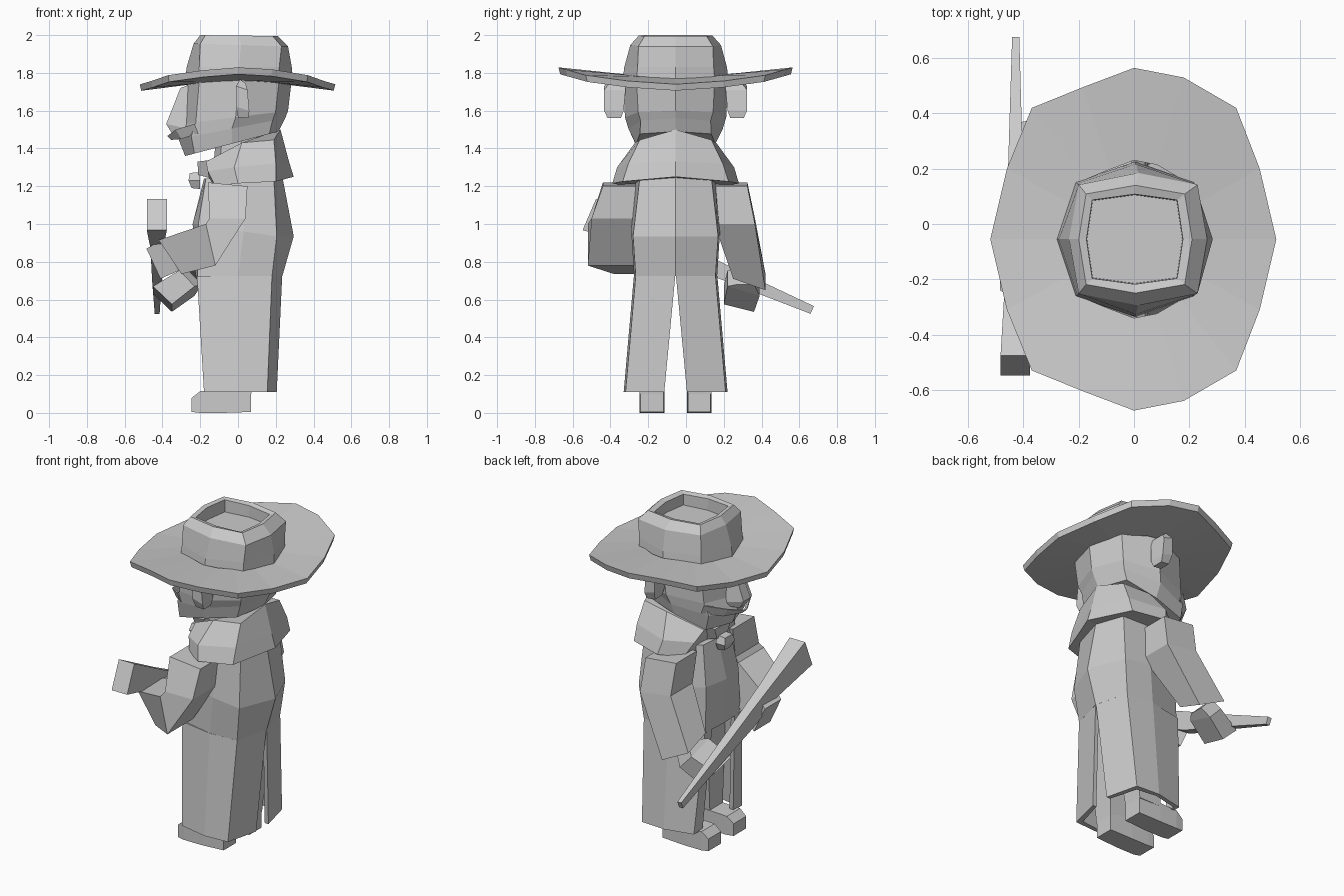
import bpy, bmesh
from mathutils import Vector

C = -0.055  # the figure's plane of symmetry in y


def loft(name, rings, pair=False, caps=True, loop=False):
    """Skin a list of equal-length closed rings; pair adds a copy mirrored across y = C."""
    bm = bmesh.new()
    for s in ((1, -1) if pair else (1,)):
        vs = [[bm.verts.new((x, C + s * y if pair else y, z)) for x, y, z in r] for r in rings]
        n = len(vs[0])
        steps = list(zip(vs, vs[1:])) + ([(vs[-1], vs[0])] if loop else [])
        for a, b in steps:
            for i in range(n):
                j = (i + 1) % n
                bm.faces.new((a[i], a[j], b[j], b[i]))
        if caps and not loop:
            bm.faces.new(vs[0])
            bm.faces.new(vs[-1])
    bmesh.ops.recalc_face_normals(bm, faces=bm.faces)
    me = bpy.data.meshes.new(name)
    bm.to_mesh(me)
    bm.free()
    ob = bpy.data.objects.new(name, me)
    bpy.context.collection.objects.link(ob)
    return ob


def sym(half):
    """Full ring from a half outline running front (y=0) to back (y=0), y relative to C."""
    return ([(x, C + y, z) for x, y, z in half] +
            [(x, C - y, z) for x, y, z in half[-2:0:-1]])


def oct_ring(xf, xb, w, zf, zb, kx=.76, ky=.74):
    """Eight-sided ring; kx, ky place the corners, height slopes from front to back."""
    m, h = (xf + xb) / 2, (xb - xf) / 2
    z = lambda x: zf + (zb - zf) * (x - xf) / (xb - xf)
    pts = [(xf, 0), (m - kx * h, ky * w), (m, w), (m + kx * h, ky * w), (xb, 0)]
    return sym([(x, y, z(x)) for x, y in pts])


def quad(a, b, y0, y1, tilt=0):
    """Four-sided section between (x,z) points a and b, from y0 to y1."""
    return [(a[0], y0, a[1] + tilt), (b[0], y0, b[1] + tilt),
            (b[0], y1, b[1] - tilt), (a[0], y1, a[1] - tilt)]


# Hat brim: saddle-shaped, lifted at the sides
edge = [(-.52, 0), (-.46, .255), (-.37, .475), (-.185, .55), (0, .62),
        (.18, .585), (.37, .475), (.455, .255), (.515, 0)]


def brim(k, dz):
    return sym([(x * k, y * k, dz + 1.785 + k * k * (-.17 * x * x + .115 * y * y))
                for x, y in edge])


loft("hat_brim", [brim(.46, 0), brim(1, 0), brim(.985, -.035), brim(.46, -.035)], loop=True)

# Hat crown with a sunken, boxy top
loft("hat_crown", [oct_ring(-.28, .285, .28, 1.76, 1.76),
                   oct_ring(-.272, .285, .272, 1.83, 1.83),
                   oct_ring(-.235, .265, .24, 1.955, 1.94, .86, .82),
                   oct_ring(-.2, .21, .195, 2, 1.995, .87, .84),
                   oct_ring(-.172, .177, .163, 1.995, 1.985, .88, .87),
                   oct_ring(-.17, .175, .16, 1.92, 1.92, .88, .87)])

# Head narrowing to a sloping jaw
loft("head", [oct_ring(-.27, .285, .28, 1.78, 1.77),
              oct_ring(-.29, .265, .268, 1.53, 1.6),
              oct_ring(-.315, .25, .25, 1.45, 1.56),
              oct_ring(-.28, .215, .21, 1.36, 1.49, .8, .9)])

# Nose, moustache and ears
loft("nose", [[(-.25, C - .03, 1.74), (-.25, C + .03, 1.74), (-.305, C + .025, 1.72), (-.305, C - .025, 1.72)],
              [(-.25, C - .06, 1.5), (-.25, C + .06, 1.5), (-.38, C + .035, 1.53), (-.38, C - .035, 1.53)],
              [(-.25, C - .05, 1.48), (-.25, C + .05, 1.48), (-.35, C + .03, 1.48), (-.35, C - .03, 1.48)]])
loft("moustache", [quad((-.375, 1.465), (-.355, 1.445), 0, .01),
                   quad((-.33, 1.5), (-.3, 1.45), .11, .12),
                   quad((-.23, 1.53), (-.21, 1.48), .2, .21)], pair=True)
loft("ears", [quad((0, 1.565), (.055, 1.56), .29, .36),
              quad((-.01, 1.62), (.06, 1.6), .275, .378),
              quad((-.01, 1.73), (.05, 1.71), .265, .378),
              quad((.01, 1.765), (.04, 1.745), .265, .35)], pair=True)

# Neck and short shoulder cape
loft("neck", [oct_ring(-.14, .14, .13, 1.2, 1.2), oct_ring(-.12, .16, .13, 1.42, 1.52)])
loft("shoulder_cape", [
    sym([(-.14, 0, 1.3), (-.17, .12, 1.33), (.02, .215, 1.43), (.19, .19, 1.445), (.225, 0, 1.5)]),
    sym([(-.15, 0, 1.27), (-.16, .2, 1.28), (-.02, .31, 1.3), (.2, .25, 1.32), (.27, 0, 1.33)]),
    sym([(-.15, 0, 1.22), (-.12, .25, 1.2), (0, .335, 1.215), (.2, .28, 1.225), (.295, 0, 1.25)]),
    sym([(-.15, 0, 1.22), (-.1, .2, 1.21), (0, .24, 1.215), (.19, .2, 1.23), (.23, 0, 1.245)])])

# Neckerchief points and knot
loft("neckerchief", [quad((-.215, 1.33), (-.14, 1.34), 0, .08),
                     quad((-.21, 1.26), (-.14, 1.24), 0, .05)], pair=True)
loft("knot", [quad((-.255, 1.27), (-.2, 1.275), C - .035, C + .035),
              quad((-.262, 1.23), (-.2, 1.23), C - .05, C + .05),
              quad((-.245, 1.19), (-.2, 1.185), C - .03, C + .03)])

# Coat upper body
loft("coat_body", [
    sym([(-.18, 0, 1.24), (-.17, .13, 1.24), (.03, .21, 1.24), (.19, .19, 1.24), (.235, 0, 1.25)]),
    sym([(-.24, 0, 1.0), (-.21, .16, 1.0), (.03, .235, .96), (.205, .225, .935), (.295, 0, .935)]),
    sym([(-.225, 0, .725), (-.215, .17, .725), (.0, .22, .725), (.18, .211, .725), (.235, 0, .725)])])


# Coat skirt: two hollow halves, open in front and slit behind
def skirt(z, xf, xm, xb, w, gap_f, gap_b):
    t = .025
    outer = [(xf, gap_f), (xf, w - .04), (0, w), (xm, w - .01), (xb, gap_b)]
    inner = [(xb - t, gap_b), (xm - t, w - .04), (0, w - t), (xf + t, w - .06), (xf + t, gap_f)]
    return [(x, y, z) for x, y in outer + inner]


loft("coat_skirt", [skirt(.725, -.217, .18, .234, .221, .11, .002),
                    skirt(.11, -.18, .155, .205, .275, .15, .06)], pair=True)

# Trousers and boots
loft("trousers", [quad((-.13, .76), (.15, .76), .003, .18),
                  quad((-.1, .66), (.13, .66), .01, .19),
                  quad((-.08, .1), (.07, .1), .065, .19)], pair=True)
loft("boots", [quad((.07, .005), (.07, .125), .065, .185),
               quad((-.08, 0), (-.08, .12), .06, .19),
               quad((-.2, 0), (-.2, .115), .06, .19),
               quad((-.245, .005), (-.245, .08), .062, .185)], pair=True)

# Bent sleeve on the near side, angled inward at the cuff
loft("bent_sleeve", [quad((-.16, 1.22), (.05, 1.2), -.44, -.23),
                     quad((-.15, 1.03), (.04, 1.03), -.5, -.27),
                     quad((-.17, 1.0), (-.12, .78), -.52, -.27),
                     quad((-.42, .915), (-.3, .735), -.38, -.16)])
loft("near_hand", [quad((-.34, .91), (-.27, .77), -.33, -.2),
                   quad((-.39, .92), (-.32, .75), -.29, -.13),
                   quad((-.485, .87), (-.41, .71), -.24, -.08)])

# Hanging sleeve on the far side, hand under the barrel
loft("hanging_sleeve", [quad((-.16, 1.22), (.05, 1.2), .12, .325),
                        quad((-.15, 1.03), (.06, 1.0), .15, .365),
                        quad((-.31, .77), (-.13, .68), .25, .42, .03)])
loft("far_hand", [quad((-.27, .76), (-.19, .68), .27, .36),
                  quad((-.31, .73), (-.23, .645), .22, .39, .025),
                  quad((-.45, .65), (-.35, .555), .2, .36, .02)])

# Long gun: tapered sections along a sloping axis
butt, tip = Vector((-.43, -.512, 1.05)), Vector((-.428, .668, .545))
axis = (tip - butt).normalized()
up = Vector((0, -axis.z, axis.y))
side = Vector((1, 0, 0))
sections = []
for t, w, h, lift in ((0, .053, .09, 0), (.27, .035, .052, .012), (.42, .03, .055, 0),
                      (.62, .026, .04, 0), (1, .013, .022, 0)):
    c = butt.lerp(tip, t) + up * lift
    sections.append([c + side * a * w + up * b * h
                     for a, b in ((-1, -1), (1, -1), (1, 1), (-1, 1))])
loft("long_gun", sections)
